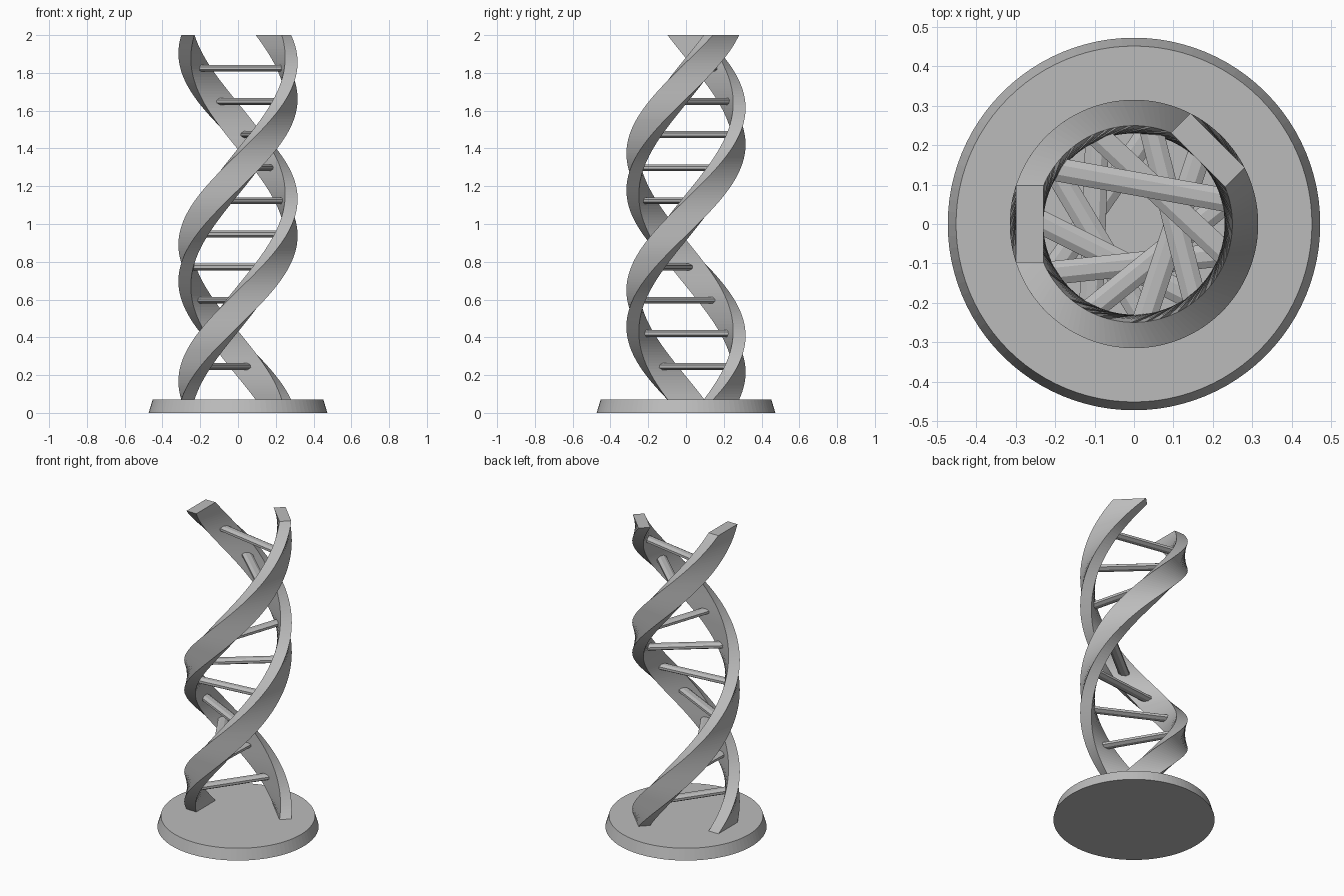
import bpy
import bmesh
import math
from mathutils import Matrix, Vector

BASE_TOP = 0.07
TOP = 2.0
TURN = 2 * math.pi / (TOP - BASE_TOP)
RADIUS = 0.265
START_A, START_B = math.radians(180), math.radians(45)

cube = bpy.data.objects.get("Cube")
if cube:
    bpy.data.objects.remove(cube, do_unlink=True)

grey = bpy.data.materials.new("plain grey")
grey.use_nodes = True
GREY = (0.5, 0.5, 0.5, 1)
grey.diffuse_color = GREY
grey.node_tree.nodes["Principled BSDF"].inputs["Base Color"].default_value = GREY


def add_object(name, bm):
    bmesh.ops.recalc_face_normals(bm, faces=bm.faces)
    mesh = bpy.data.meshes.new(name)
    bm.to_mesh(mesh)
    bm.free()
    mesh.materials.append(grey)
    obj = bpy.data.objects.new(name, mesh)
    bpy.context.collection.objects.link(obj)
    return obj


def strand_point(start, z):
    angle = start + TURN * (z - BASE_TOP)
    return Vector((RADIUS * math.cos(angle), RADIUS * math.sin(angle), z))


# Twisted strand: a flat rectangle swept upward while turning about the axis
def add_strand(name, start, slices=130):
    bm = bmesh.new()
    corners = [(0.23, -0.0975), (0.30, -0.0975), (0.30, 0.0975), (0.23, 0.0975)]
    rings = []
    for i in range(slices + 1):
        z = BASE_TOP + (TOP - BASE_TOP) * i / slices
        turn = Matrix.Rotation(start + TURN * (z - BASE_TOP), 3, 'Z')
        rings.append([bm.verts.new(turn @ Vector((x, y, z))) for x, y in corners])
    for low, high in zip(rings, rings[1:]):
        for k in range(4):
            n = (k + 1) % 4
            bm.faces.new((low[k], low[n], high[n], high[k]))
    bm.faces.new(rings[0])
    bm.faces.new(rings[-1])
    return add_object(name, bm)


# Rung: a flattened eight-sided bar joining the two strands
def add_rung(name, z):
    a, b = strand_point(START_A, z), strand_point(START_B, z)
    along = b - a
    bm = bmesh.new()
    bmesh.ops.create_cone(bm, cap_ends=True, segments=8, radius1=1, radius2=1, depth=along.length)
    fit = 1 / math.cos(math.pi / 8)
    shape = (Matrix.Translation((a + b) / 2)
             @ Matrix.Rotation(math.atan2(along.y, along.x), 4, 'Z')
             @ Matrix.Rotation(math.pi / 2, 4, 'Y')
             @ Matrix.Diagonal((0.018 * fit, 0.03 * fit, 1, 1))
             @ Matrix.Rotation(math.pi / 8, 4, 'Z'))
    bmesh.ops.transform(bm, matrix=shape, verts=bm.verts)
    return add_object(name, bm)


# Round base with a sloping rim
bm = bmesh.new()
bmesh.ops.create_cone(bm, cap_ends=True, segments=96, radius1=0.473, radius2=0.452, depth=BASE_TOP,
                      matrix=Matrix.Translation((0, 0, BASE_TOP / 2)))
add_object("base", bm)

add_strand("strand_a", START_A)
add_strand("strand_b", START_B)

RUNGS = 10
for i in range(1, RUNGS + 1):
    add_rung(f"rung_{i}", BASE_TOP + (TOP - BASE_TOP) * i / (RUNGS + 1))
